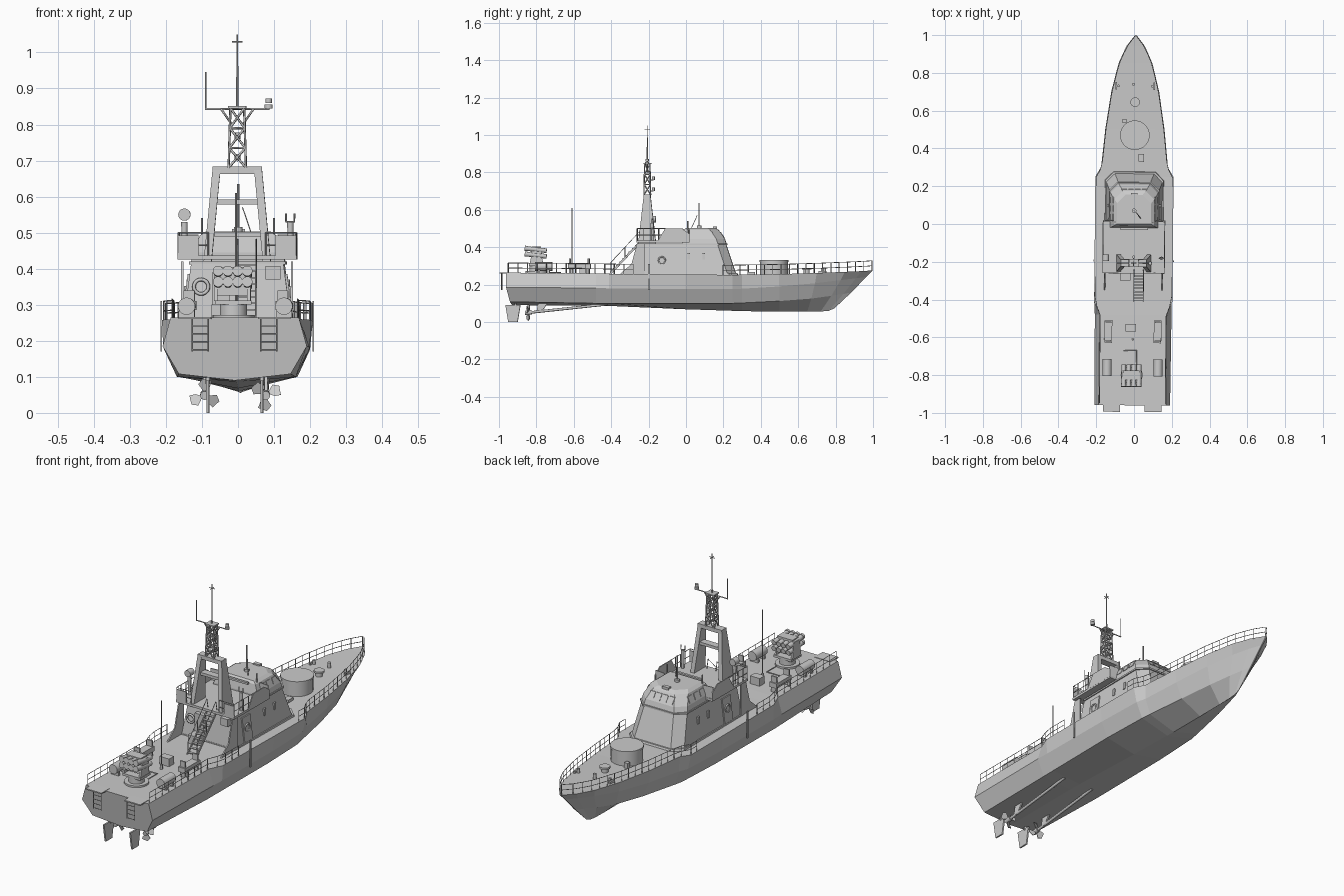
import bpy, bmesh, math
from mathutils import Vector, Matrix

def mesh(name, verts, faces, smooth_quads=False):
    bm = bmesh.new()
    vs = [bm.verts.new(v) for v in verts]
    for f in faces:
        bm.faces.new([vs[i] for i in f]).smooth = smooth_quads and len(f) == 4
    bmesh.ops.recalc_face_normals(bm, faces=bm.faces)
    me = bpy.data.meshes.new(name)
    bm.to_mesh(me)
    bm.free()
    ob = bpy.data.objects.new(name, me)
    bpy.context.collection.objects.link(ob)
    return ob

def loft(name, rings, smooth=False):
    n = len(rings[0])
    faces = [[k*n+i, k*n+(i+1) % n, (k+1)*n+(i+1) % n, (k+1)*n+i]
             for k in range(len(rings)-1) for i in range(n)]
    faces += [list(range(n)), [(len(rings)-1)*n+i for i in range(n)]]
    return mesh(name, [p for r in rings for p in r], faces, smooth)

def box(name, x0, x1, y0, y1, z0, z1):
    return loft(name, [[(x0, y0, z), (x1, y0, z), (x1, y1, z), (x0, y1, z)] for z in (z0, z1)])

def plate(name, x, t, yz):
    """Side profile in y,z extruded along x."""
    return loft(name, [[(x+d, y, z) for y, z in yz] for d in (-t/2, t/2)])

def cyl(name, a, b, r, r2=None, n=20):
    a, b = Vector(a), Vector(b)
    q = (b-a).to_track_quat('Z', 'Y')
    ring = lambda c, rr: [c + q @ Vector((rr*math.cos(t*math.tau/n), rr*math.sin(t*math.tau/n), 0)) for t in range(n)]
    return loft(name, [ring(a, r), ring(b, r if r2 is None else r2)], n > 8)

def tubes(name, paths, r=0.002):
    cu = bpy.data.curves.new(name, 'CURVE')
    cu.dimensions, cu.bevel_depth, cu.bevel_resolution, cu.use_fill_caps = '3D', r, 0, True
    for p in paths:
        s = cu.splines.new('POLY')
        s.points.add(len(p)-1)
        for pt, c in zip(s.points, p):
            pt.co = (*c, 1)
    ob = bpy.data.objects.new(name, cu)
    bpy.context.collection.objects.link(ob)

def torus(name, c, R, r, rot):
    bpy.ops.mesh.primitive_torus_add(location=c, rotation=rot, major_radius=R, minor_radius=r,
                                     major_segments=20, minor_segments=8)
    bpy.context.object.name = name
    bpy.ops.object.shade_smooth()

# Hull stations: y, deck half-width, deck z, knuckle half-width and z, chine half-width and z, keel z
ST = [(-.96, .178, .264, .2, .185, .155, .108, .09), (-.48, .178, .26, .203, .182, .165, .1, .088),
      (-.41, .207, .258, .203, .18, .165, .1, .086), (.0, .207, .254, .2, .176, .165, .1, .068),
      (.25, .207, .252, .19, .176, .155, .1, .06), (.3, .177, .253, .175, .178, .147, .102, .058),
      (.5, .157, .256, .148, .19, .115, .112, .056), (.7, .127, .262, .112, .207, .08, .125, .055),
      (.85, .09, .268, .07, .224, .045, .14, .056), (.94, .05, .272, .035, .234, .02, .15, .06),
      (1.0, .004, .276, .003, .241, .003, .158, .072)]
rake = lambda y, f: y if y < .6 else .6 + (y-.6)*f
rings = []
for y, dw, dz, kw, kz, cw, cz, ke in ST:
    half = [(dw, y, dz), (kw, rake(y, .91), kz), (cw, rake(y, .71) + (.02 if y < -.9 else 0), cz)]
    keel = (0, rake(y, .48) + (.03 if y < -.9 else 0), ke)
    rings.append(half + [keel] + [(-a, b, c) for a, b, c in reversed(half)])
loft("hull", rings)

def edge(y):
    for a, b in zip(ST, ST[1:]):
        if y <= b[0]:
            t = (y-a[0])/(b[0]-a[0])
            return a[1]+(b[1]-a[1])*t, a[2]+(b[2]-a[2])*t
    return ST[-1][1:3]

# Deck railings following the hull edge
for s in (-1, 1):
    for y0, y1, n in ((-.95, -.28, 13), (.2, .995, 18)):
        ys = [y0+(y1-y0)*i/n for i in range(n+1)]
        P = lambda y, h: (s*max(edge(y)[0]-.004, .001), y, edge(y)[1]+h)
        tubes("deck_railing", [[P(y, h) for y in ys] for h in (.025, .052)] +
              [[P(y, -.003), P(y, .052)] for y in ys], .0018)
    # Boarding plates, ladders, rudders, shafts and propellers at the stern
    box("stern_platform", s*.11-.045, s*.11+.045, -.995, -.93, .26, .266)
    x0, x1 = s*.095-.022, s*.095+.022
    tubes("stern_ladder", [[(x, -.985, .17), (x, -.985, .265)] for x in (x0, x1)] +
          [[(x0, -.985, .175+i*.022), (x1, -.985, .175+i*.022)] for i in range(4)], .002)
    plate("rudder", s*.075, .008, [(-.965, .09), (-.885, .09), (-.9, 0), (-.95, 0)])
    cyl("rudder_post", (s*.075, -.91, .08), (s*.075, -.91, .11), .006, n=10)
    cyl("propeller_shaft", (s*.085, -.86, .048), (s*.085, -.42, .095), .007, n=12)
    plate("shaft_strut", s*.085, .008, [(-.8, .05), (-.775, .05), (-.74, .1), (-.79, .1)])
    cyl("propeller_hub", (s*.085, -.86, .048), (s*.085, -.825, .052), .012, n=14)
    for k in range(3):
        a = math.tau*k/3 + .5*s
        blade = []
        for d in (0, .003):
            ring = []
            for r, w in ((.008, -.2), (.026, -.62), (.042, -.5), (.045, .1), (.034, .5), (.008, .2)):
                ring.append((s*.085+r*math.cos(a+w), -.845+d+.014*w*s, .05+r*math.sin(a+w)))
            blade.append(ring)
        loft("propeller_blade", blade)
    # Side fenders amidships
    box("side_fender", s*.211-.002, s*.211+.002, -.2, -.19, .17, .31)
    # Life raft canisters on cradles
    cyl("life_raft", (s*.135, -.805, .296), (s*.135, -.715, .296), .024)
    for y in (-.785, -.735):
        box("raft_cradle", s*.135-.022, s*.135+.022, y-.006, y+.006, .258, .282)
    for y in (-.61, .73):
        cyl("bollard", (s*(edge(y)[0]-.03), y, .255), (s*(edge(y)[0]-.03), y, .285), .007, n=12)
    box("bow_cleat", s*.1-.004, s*.1+.004, .71, .75, .262, .274)

# Deckhouse and bridge, chamfered at the front
def ring(hw, back, front, z, c=.045):
    return [(-hw, back, z), (hw, back, z), (hw, front-c, z), (hw-c, front, z), (c-hw, front, z), (-hw, front-c, z)]
loft("deckhouse", [ring(.15, -.24, .27, .25), ring(.128, -.22, .215, .415)])
loft("bridge_ledge", [ring(.134, -.22, .222, .412), ring(.134, -.22, .222, .42)])
loft("bridge", [ring(.13, -.02, .216, .42), ring(.125, -.02, .208, .445), ring(.106, -.01, .175, .492), ring(.09, .0, .155, .503)])
loft("house_sill", [ring(.156, -.24, .278, .25), ring(.154, -.24, .274, .262)])

# Bridge windows, front row and side rows
for i in range(4):
    x = (i-1.5)*.036
    loft("front_window", [[(x-.014, .203+d, .452), (x+.014, .203+d, .452), (x+.014, .182+d, .482), (x-.014, .182+d, .482)] for d in (-.004, .003)])
for s in (-1, 1):
    for y in (.02, .065, .11):
        loft("side_window", [[(s*(.122+d), y, .452), (s*(.122+d), y+.033, .452), (s*(.11+d), y+.033, .482), (s*(.11+d), y, .482)] for d in (-.004, .003)])
    # Side doors with portholes, small lower windows
    loft("side_door", [[(s*(.15+d), -.16, .263), (s*(.15+d), -.095, .263), (s*(.134+d), -.095, .385), (s*(.134+d), -.16, .385)] for d in (-.008, .004)])
    torus("door_porthole", (s*.145, -.128, .33), .018, .004, (0, math.pi/2, 0))
    for y in (.01, .09):
        box("lower_vent", s*.139-.004, s*.139+.004, y, y+.014, .335, .37)
    # Wing bulwarks, rails and support fins
    plate("wing_bulwark", s*.163, .005, [(-.15, .432), (-.11, .5), (-.02, .5), (.02, .47), (.02, .432)])
    loft("wing_front", [[(s*.12, y, .432), (s*.163, y-.005, .432), (s*.163, y-.005, .495), (s*.11, y, .495)] for y in (.015, .02)])
    ys = [-.26, -.225, -.185, -.145]
    tubes("wing_railing", [[(s*.08, -.26, z), (s*.163, -.26, z), (s*.163, -.11, z)] for z in (.465, .5)] +
          [[(s*.163, y, .435), (s*.163, y, .5)] for y in ys] + [[(s*.08, -.26, .435), (s*.08, -.26, .5)]], .002)
    plate("deck_fin", s*.152, .006, [(-.35, .258), (-.22, .258), (-.22, .42), (-.26, .42), (-.29, .31)])
    box("wing_screen", s*.135-.028, s*.135+.028, -.262, -.257, .437, .492)
    # A-frame mast legs
    w = .011
    loft("mast_leg", [[(s*x-w, y0, z), (s*x+w, y0, z), (s*x+w, y1, z), (s*x-w, y1, z)]
                      for x, y0, y1, z in ((.082, -.255, -.16, .42), (.057, -.225, -.19, .682))])
box("wing_deck", -.165, .165, -.262, .02, .425, .437)
box("mast_top_beam", -.068, .068, -.226, -.188, .663, .683)
box("mast_cross_beam", -.064, .064, -.222, -.186, .578, .592)

# Lattice mast with yard, pole and sensors
def corner(i, z):
    w = .024 - (z-.68)*.03
    sx, sy = ((-1, -1), (1, -1), (1, 1), (-1, 1))[i % 4]
    return (sx*w, -.207+sy*w*.75, z)
zs = [.68, .735, .79, .845]
lattice = [[corner(i, .68), corner(i, .85)] for i in range(4)]
for a, b in zip(zs, zs[1:]):
    for i in range(4):
        lattice += [[corner(i, a), corner(i+1, b)], [corner(i+1, a), corner(i, b)], [corner(i, b), corner(i+1, b)]]
tubes("lattice_mast", lattice, .0032)
box("mast_head", -.025, .025, -.228, -.186, .845, .851)
tubes("mast_yard", [[(-.09, -.207, .843), (.09, -.207, .843)], [(-.045, -.207, .843), (-.015, -.207, .8)],
                    [(.045, -.207, .843), (.015, -.207, .8)]], .003)
cyl("top_pole", (0, -.207, .85), (0, -.207, 1.05), .0035, .002, 8)
tubes("top_cross", [[(-.015, -.207, 1.03), (.015, -.207, 1.03)], [(0, -.222, 1.03), (0, -.192, 1.03)]], .002)
cyl("yard_whip", (-.088, -.207, .84), (-.088, -.207, .945), .002, n=6)
cyl("yard_sensor_base", (.087, -.207, .845), (.087, -.207, .856), .011, n=12)
cyl("yard_sensor_top", (.087, -.207, .859), (.087, -.207, .872), .009, n=12)
for z in (.7, .76):
    cyl("mast_lamp", (0, -.175, z), (0, -.175, z+.018), .008, n=12)
    tubes("lamp_bracket", [[(0, -.19, z), (0, -.173, z)]], .003)

# Roof antennas, navigation radar and searchlights
cyl("roof_whip", (0, .07, .5), (0, .07, .635), .003, n=8)
cyl("roof_whip_base", (0, .07, .5), (0, .07, .515), .012, n=12)
tubes("roof_stay", [[(.035, .03, .503), (.012, .06, .57)]], .002)
box("roof_hatch", -.018, .018, .145, .165, .495, .51)
box("roof_radar_bar", -.075, .075, -.03, -.018, .49, .5)
for x, y in ((-.1, .01), (.1, .01)):
    cyl("roof_antenna", (x, y, .49), (x, y, .54), .003, n=8)
for s in (-1, 1):
    cyl("light_post", (s*.147, -.18, .435), (s*.147, -.18, .53), .007, .009, 10)
cyl("searchlight", (-.147, -.197, .55), (-.147, -.163, .55), .017)
tubes("signal_yoke", [[(.135, -.18, .553), (.135, -.18, .53), (.158, -.18, .53), (.158, -.18, .553)]], .003)

# Stair from the aft deck up to the wing deck
steps = [(-.4+.15*i/9, .268+.16*i/9) for i in range(10)]
for x in (.002, .053):
    plate("stair_stringer", x, .004, [(-.41, .26), (-.395, .26), (-.235, .43), (-.25, .43)])
    tubes("stair_handrail", [[(x, -.4, .26), (x, -.4, .32), (x, -.25, .482), (x, -.24, .43)],
                             [(x, -.325, .345), (x, -.325, .4)]], .002)
for y, z in steps:
    box("stair_tread", .002, .053, y-.006, y+.008, z-.002, z+.002)
# Aft wall fittings
torus("life_ring", (-.1, -.238, .35), .02, .005, (math.pi/2, 0, 0))
box("wall_locker", .078, .12, -.25, -.222, .37, .408)
box("aft_door", -.07, -.02, -.246, -.225, .265, .39)
box("aft_locker", -.07, -.015, -.3, -.24, .256, .3)

# Aft rocket launcher: pedestal, yoke, eight tubes
cyl("launcher_base", (-.005, -.8, .258), (-.005, -.8, .272), .058, n=24)
cyl("launcher_pedestal", (-.005, -.8, .27), (-.005, -.8, .305), .038, n=24)
box("launcher_platform", -.055, .045, -.84, -.76, .3, .312)
for x in (-.054, .038):
    plate("launcher_yoke", x, .01, [(-.835, .31), (-.765, .31), (-.775, .395), (-.82, .395)])
box("launcher_cradle", -.05, .036, -.825, -.775, .325, .405)
for i in range(4):
    for z in (.355, .385):
        x = -.047+i*.027
        cyl("launcher_tube", (x, -.855, z+.008), (x, -.745, z-.004), .0125, n=14)
        cyl("tube_rim", (x, -.862, z+.009), (x, -.85, z+.008), .0145, n=14)

# Aft deck gear
box("deck_locker", -.04, .015, -.57, -.53, .257, .3)
for s in (-1, 1):
    box("side_rack", s*.13-.02, s*.13+.02, -.63, -.51, .285, .31)
    for y in (-.62, -.52):
        box("rack_leg", s*.13-.015, s*.13+.015, y-.004, y+.004, .256, .34)
cyl("deck_whip", (0, -.61, .258), (0, -.61, .61), .0025, n=6)
cyl("deck_whip_base", (0, -.61, .258), (0, -.61, .285), .007, n=10)
tubes("deck_hose", [[(-.05, -.67, .265), (.02, -.67, .265), (.02, -.75, .265)]], .003)

# Foredeck: gun ring, capstan, hatches
cyl("gun_ring", (0, .47, .252), (0, .47, .325), .075, n=32)
cyl("gun_ring_rim", (0, .47, .322), (0, .47, .332), .078, n=32)
cyl("capstan", (0, .645, .258), (0, .645, .283), .016)
cyl("capstan_cap", (0, .645, .28), (0, .645, .29), .025)
box("fore_hatch", .02, .05, .33, .37, .25, .268)
box("fore_vent", -.065, -.045, .535, .555, .255, .285)
cyl("fore_post", (-.01, .74, .26), (-.01, .74, .29), .008, n=12)

# Whole model lies slightly turned about z
turn = Matrix.Rotation(-.0095, 4, 'Z')
bpy.context.view_layer.update()
for ob in bpy.context.scene.objects:
    ob.matrix_world = turn @ ob.matrix_world
